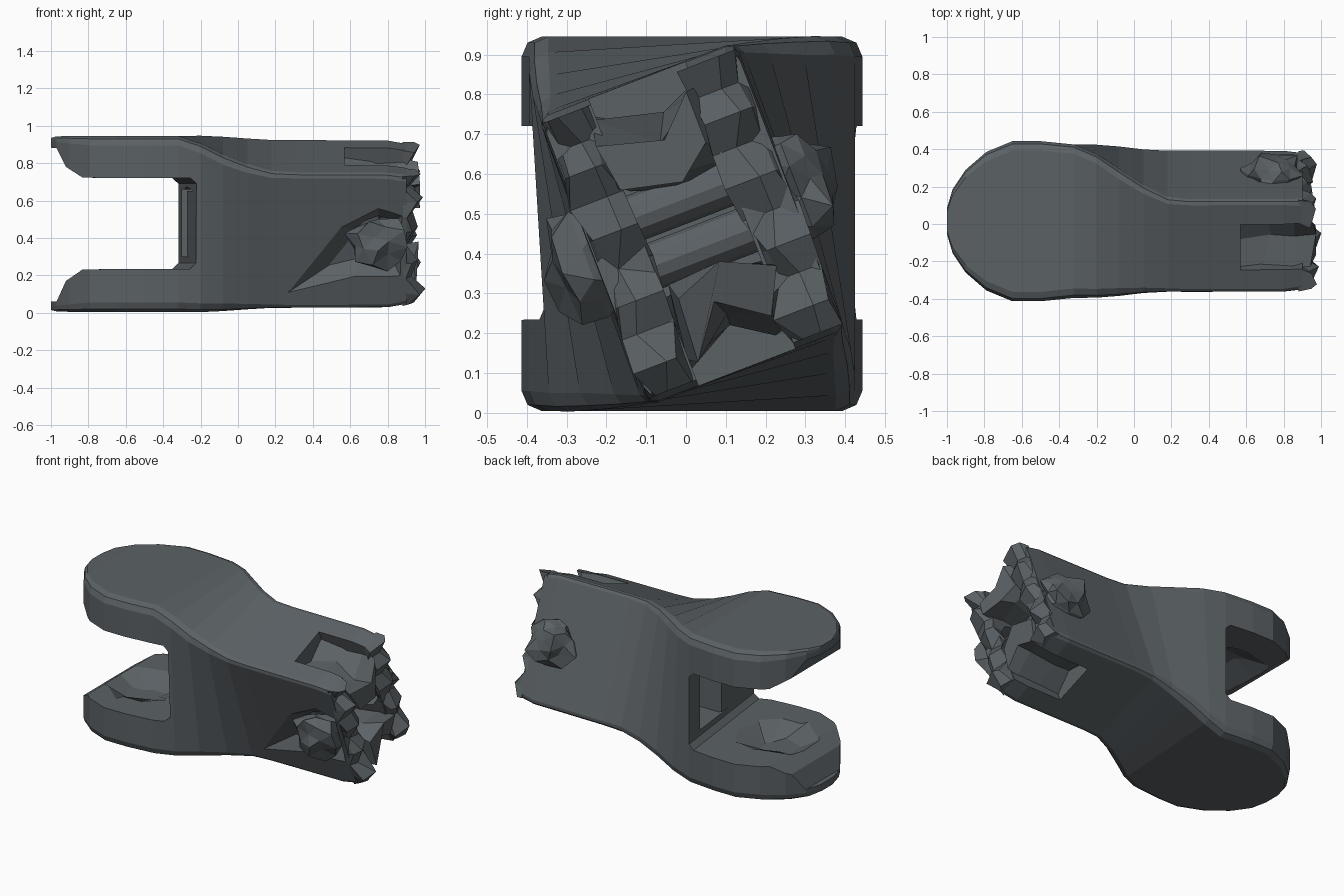
import bpy, bmesh, math, random
from mathutils import Vector, Matrix

if "Cube" in bpy.data.objects:
    bpy.data.objects.remove(bpy.data.objects["Cube"])

random.seed(7)
TILT = math.radians(21)
MID = Vector((0, 0.015, 0.475))

steel = bpy.data.materials.new("dark_steel")
steel.diffuse_color = (0.105, 0.12, 0.13, 1)
steel.use_nodes = True
steel.node_tree.nodes["Principled BSDF"].inputs["Base Color"].default_value = steel.diffuse_color


def tilted(x, u, v, a=TILT):
    """Point in the cross-section frame, turned about the long axis."""
    return Vector((x, MID.y + u * math.cos(a) - v * math.sin(a),
                   MID.z + u * math.sin(a) + v * math.cos(a)))


def finish(name, bm, hidden=False):
    bmesh.ops.recalc_face_normals(bm, faces=bm.faces)
    me = bpy.data.meshes.new(name)
    bm.to_mesh(me)
    bm.free()
    me.materials.append(steel)
    ob = bpy.data.objects.new(name, me)
    bpy.context.collection.objects.link(ob)
    ob.hide_render = hidden
    if hidden:
        ob.hide_set(True)
    return ob


def loft(name, rings, hidden=False):
    bm = bmesh.new()
    vs = [[bm.verts.new(p) for p in r] for r in rings]
    n = len(vs[0])
    for a, b in zip(vs, vs[1:]):
        for i in range(n):
            bm.faces.new((a[i], a[(i + 1) % n], b[(i + 1) % n], b[i]))
    bm.faces.new(vs[0])
    bm.faces.new(vs[-1])
    return finish(name, bm, hidden)


def section(x, w, h, deg, r):
    """Bevelled rectangle with half-width w and half-height h."""
    pts = []
    for su, sv in ((1, 1), (-1, 1), (-1, -1), (1, -1)):
        c = [(w, h - r), (w - r * .3, h - r * .3), (w - r, h)]
        if su * sv < 0:
            c.reverse()
        pts += [tilted(x, su * u, sv * v, math.radians(deg)) for u, v in c]
    return pts


def cut(target, cutter):
    m = target.modifiers.new("cut", 'BOOLEAN')
    m.object = cutter
    m.operation = 'DIFFERENCE'
    m.solver = 'EXACT'


def jitter(j):
    return random.uniform(-j, j)


# Body: round fork lobes twisting into a narrower tilted yoke
stations = [(-1, .07, .46, 0, .02), (-.97, .17, .468, 0, .03), (-.9, .275, .47, 0, .04),
            (-.79, .37, .47, 0, .05), (-.65, .428, .47, 0, .05), (-.5, .428, .47, 0, .05),
            (-.32, .41, .47, 0, .05), (-.2, .385, .452, 3.5, .05), (-.08, .345, .425, 9, .05),
            (.05, .3, .403, 15, .04), (.18, .27, .39, 20, .03), (.3, .265, .388, 21, .025),
            (.8, .265, .385, 21, .025), (.9, .26, .37, 21, .03)]
body = loft("joint_body", [section(*s) for s in stations])

# Left fork gap, its end wall slanting from front to back
gap = [(-1.1, .06), (-.97, .06), (-.92, .17), (-.83, .232), (-.3, .235), (-.268, .265),
       (-.268, .69), (-.3, .72), (-.83, .722), (-.92, .78), (-.97, .88), (-1.1, .89)]
cut(body, loft("fork_gap_cutter",
               [[(x - (.12 * y if x > -.5 else 0), y, z) for x, z in gap]
                for y in (-.6, .6)], True))

# Recess in the gap wall
bm = bmesh.new()
bmesh.ops.create_cube(bm, size=1, matrix=Matrix.Translation((-.24, .16, .48))
                      @ Matrix.Diagonal((.3, .26, .36, 1)))
cut(body, finish("wall_recess_cutter", bm, True))

# Shallow worn dishes on the inner lobe faces
for name, z, r1, r2 in (("lower_dish_cutter", .235, .1, .42), ("upper_dish_cutter", .72, .42, .1)):
    bm = bmesh.new()
    bmesh.ops.create_cone(bm, cap_ends=True, segments=9, depth=.14, radius1=r1, radius2=r2,
                          matrix=Matrix.Translation((-.62, 0, z)))
    for v in bm.verts:
        v.co += Vector((jitter(.05), jitter(.05), 0))
    cut(body, finish(name, bm, True))

# Right fork slot along the tilted height
cut(body, loft("yoke_slot_cutter",
               [[tilted(x, u, v) for x, u in ((.57, -.13), (.57, .13), (1.2, .13), (1.2, -.13))]
                for v in (-.6, .6)], True))

# Dented area around the front pin hole
dent = [(.27, -.29), (.55, .08), (.75, .19), (.88, .15), (.87, -.2), (.62, -.2)]
cut(body, loft("front_dent_cutter",
               [[tilted(.75 + (x - .75) * k, u, v * k) for x, v in dent]
                for u, k in ((-.29, 1.1), (-.265, 1), (-.2, .55))], True))

# Pin holes through both yoke arms
axis = (tilted(0, 1, 0) - MID).normalized()
to_axis = Matrix((Vector((1, 0, 0)), axis.cross(Vector((1, 0, 0))), axis)).transposed().to_4x4()
bm = bmesh.new()
bmesh.ops.create_cone(bm, cap_ends=True, segments=10, radius1=.13, radius2=.13, depth=1,
                      matrix=Matrix.Translation(tilted(.75, 0, 0)) @ to_axis)
cut(body, finish("pin_hole_cutter", bm, True))

# Ragged bearing caps pushed into the pin holes
for name, s in (("front_bearing_cap", -1), ("rear_bearing_cap", 1)):
    bm = bmesh.new()
    bmesh.ops.create_icosphere(bm, subdivisions=2, radius=1)
    for v in bm.verts:
        k = random.uniform(.75, 1.25)
        v.co = Vector((v.co.x * .155 * k, v.co.y * .145 * k, v.co.z * .11 * k))
    bm.transform(Matrix.Translation(tilted(.75, s * .28, 0)) @ to_axis)
    finish(name, bm)

# Cross pin between the arms
for k in (-1, 1):
    bm = bmesh.new()
    bmesh.ops.create_cone(bm, cap_ends=True, segments=12, radius1=.06, radius2=.06, depth=.3,
                          matrix=Matrix.Translation(tilted(.7, 0, .065 * k)) @ to_axis)
    finish("cross_pin", bm)

# Broken chunks above and below the pin, filling the slot
for name, s in (("upper_broken_chunk", 1), ("lower_broken_chunk", -1)):
    rings = []
    for x in (.56, .7, .84, .94):
        j = .035 if x > .6 else 0
        d = (x - .56) * .1
        rings.append([tilted(x + jitter(j), u + jitter(j), s * (v + jitter(j)))
                      for u, v in ((-.13, .15), (0, .13), (.13, .15),
                                   (.13, .33 - d), (0, .27 - d), (-.13, .34 - d))])
    loft(name, rings)

# Torn, zigzag ends of the yoke arms
for su in (-1, 1):
    rows = ((-.37, .95), (-.3, .99), (-.21, .93), (-.13, .97), (-.04, .91),
            (.05, .96), (.14, .93), (.22, .98), (.29, .93), (.37, .98))
    rings = []
    for v, x in rows:
        x += jitter(.015)
        rings.append([tilted(.88, su * .13, v), tilted(x - .03, su * (.13 + jitter(.03)), v),
                      tilted(x, su * (.2 + jitter(.03)), v),
                      tilted(x - .03, su * (.255 + jitter(.02)), v), tilted(.88, su * .26, v)])
    loft("torn_arm_end", rings)
